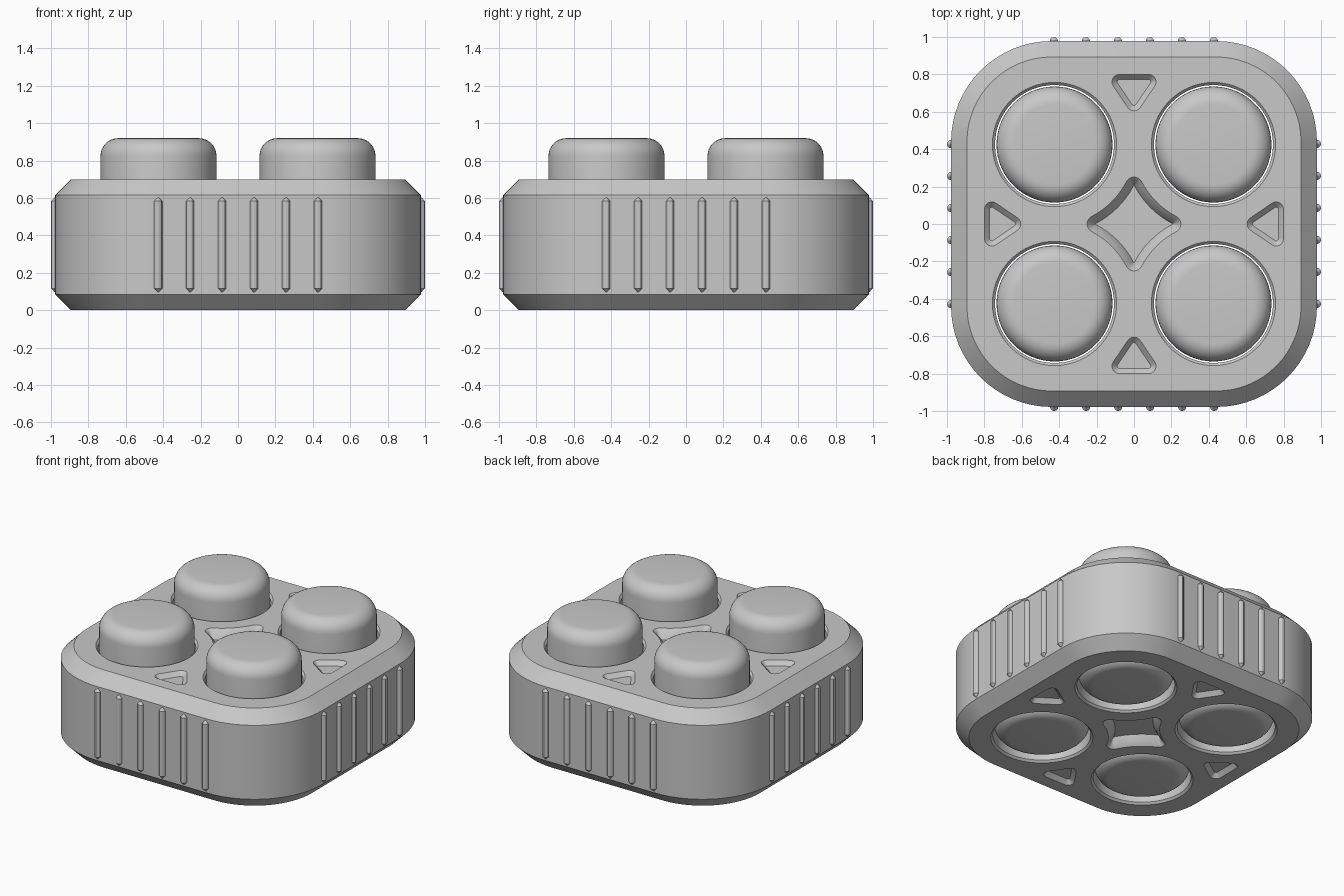
import bpy
import bmesh
from math import atan2, cos, sin, pi, hypot, radians
from mathutils import Matrix

if "Cube" in bpy.data.objects:
    bpy.data.objects.remove(bpy.data.objects["Cube"])

HEIGHT = 0.7
HALF = 0.978
CHAMFER = 0.085
PLUG_POS = 0.425
HOLE_R = 0.318

SHADE = (0.58, 0.58, 0.58, 1)
grey = bpy.data.materials.new("plain grey")
grey.use_nodes = True
grey.diffuse_color = SHADE
grey.node_tree.nodes["Principled BSDF"].inputs["Base Color"].default_value = SHADE


def arc(cx, cy, r, a0, a1, n):
    return [(cx + r * cos(a0 + (a1 - a0) * i / n), cy + r * sin(a0 + (a1 - a0) * i / n))
            for i in range(n + 1)]


def circle(r, n=64):
    return arc(0, 0, r, 0, 2 * pi, n)[:-1]


def rounded(cores, r, n):
    """Outline around counter-clockwise core points, grown by r."""
    out = []
    for i, (x, y) in enumerate(cores):
        px, py = cores[i - 1]
        nx, ny = cores[(i + 1) % len(cores)]
        a0 = atan2(y - py, x - px) - pi / 2
        a1 = atan2(ny - y, nx - x) - pi / 2
        while a1 < a0:
            a1 += 2 * pi
        out += arc(x, y, r, a0, a1, n)
    return out


def star(inset):
    """Four-pointed star whose hollow sides follow the round plugs."""
    tip, r = 0.205, 0.046
    a = atan2(PLUG_POS, PLUG_POS - tip)
    side = hypot(PLUG_POS, PLUG_POS - tip) - r + inset
    quarter = arc(tip, 0, r - inset, -a, a, 8)
    quarter += arc(PLUG_POS, PLUG_POS, side, pi + a, 1.5 * pi - a, 12)[1:-1]
    out = []
    for k in range(4):
        c, s = round(cos(k * pi / 2)), round(sin(k * pi / 2))
        out += [(x * c - y * s, x * s + y * c) for x, y in quarter]
    return out


def triangle(inset):
    return rounded([(0, 0.645), (0.078, 0.76), (-0.078, 0.76)], 0.04 - inset, 6)


def loft(bm, rings, matrix=Matrix()):
    """Closed solid through (outline, z) rings."""
    loops = [[bm.verts.new(matrix @ Matrix.Translation((x, y, z)).translation) for x, y in pts]
             for pts, z in rings]
    n = len(loops[0])
    for lo, hi in zip(loops, loops[1:]):
        for i in range(n):
            j = (i + 1) % n
            bm.faces.new((lo[i], lo[j], hi[j], hi[i]))
    bm.faces.new(loops[0][::-1])
    bm.faces.new(loops[-1])


def finish(name, bm):
    bmesh.ops.recalc_face_normals(bm, faces=bm.faces)
    mesh = bpy.data.meshes.new(name)
    bm.to_mesh(mesh)
    bm.free()
    mesh.materials.append(grey)
    obj = bpy.data.objects.new(name, mesh)
    bpy.context.collection.objects.link(obj)
    return obj


def activate(obj):
    bpy.ops.object.select_all(action="DESELECT")
    obj.select_set(True)
    bpy.context.view_layer.objects.active = obj


def smooth(obj):
    activate(obj)
    bpy.ops.object.shade_smooth_by_angle(angle=radians(30))


corners = [(sx * PLUG_POS, sy * PLUG_POS) for sx in (-1, 1) for sy in (-1, 1)]

# Body: rounded block with chamfered top and bottom
core = 0.44
square = [(-core, -core), (core, -core), (core, core), (-core, core)]
wide = rounded(square, HALF - core, 16)
narrow = rounded(square, HALF - core - CHAMFER, 16)
bm = bmesh.new()
loft(bm, [(narrow, 0), (wide, CHAMFER), (wide, HEIGHT - CHAMFER), (narrow, HEIGHT)])
body = finish("body", bm)

# Cutters: four through holes, plus star and triangle pockets on both faces
bm = bmesh.new()
lip = 0.014
over = 0.01
for x, y in corners:
    loft(bm, [(circle(HOLE_R + lip + over), -over), (circle(HOLE_R), lip),
              (circle(HOLE_R), HEIGHT - lip), (circle(HOLE_R + lip + over), HEIGHT + over)],
         Matrix.Translation((x, y, 0)))


def pocket(shape, steps, matrix):
    """Recess through (inset, depth) steps, deepest first."""
    rings = [(shape(inset), HEIGHT - depth) for inset, depth in steps]
    loft(bm, rings + [(shape(0), HEIGHT), (shape(0), HEIGHT + over)], matrix)


flip = Matrix.Translation((0, 0, HEIGHT)) @ Matrix.Diagonal((1, 1, -1, 1))
for face in (Matrix(), flip):
    pocket(star, [(0.044, 0.065), (0.024, 0.024)], face)
    for k in range(4):
        pocket(triangle, [(0.028, 0.03)], face @ Matrix.Rotation(k * pi / 2, 4, "Z"))
cutter = finish("pocket_cutter", bm)
cutter.hide_render = True

cut = body.modifiers.new("cut", "BOOLEAN")
cut.operation = "DIFFERENCE"
cut.solver = "EXACT"
cut.object = cutter
activate(body)
bpy.ops.object.modifier_apply(modifier="cut")
bpy.data.objects.remove(cutter)
smooth(body)

# Plugs: round posts with soft edges at both ends
radius, top, base, soft = 0.31, 0.92, 0.01, 0.095
profile = arc(radius - soft, base + soft, soft, -pi / 2, 0, 8)
profile += arc(radius - soft, top - soft, soft, 0, pi / 2, 8)
for i, (x, y) in enumerate(corners):
    bm = bmesh.new()
    loft(bm, [(circle(r), z) for r, z in profile], Matrix.Translation((x, y, 0)))
    smooth(finish(f"plug_{i + 1}", bm))

# Grip ribs: six thin pointed rods on each side
rib_r = 0.022
for k, side in enumerate(("front", "left", "back", "right")):
    bm = bmesh.new()
    turn = Matrix.Rotation(k * pi / 2, 4, "Z")
    for i in range(6):
        x = -0.427 + i * 0.171
        loft(bm, [(circle(0.003, 12), 0.097), (circle(rib_r, 12), 0.117),
                  (circle(rib_r, 12), 0.583), (circle(0.003, 12), 0.603)],
             turn @ Matrix.Translation((x, -HALF, 0)))
    smooth(finish(f"{side}_ribs", bm))
